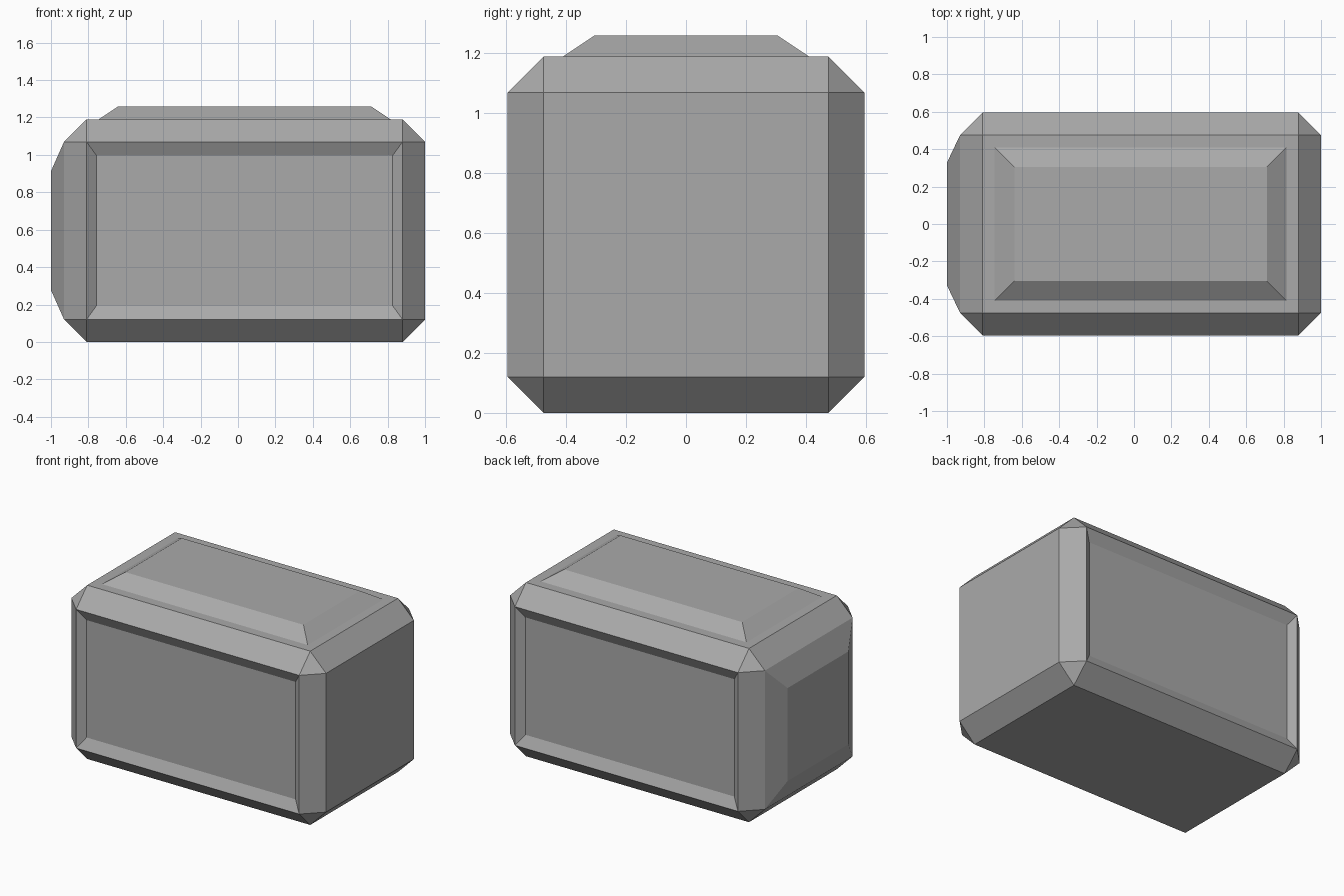
import bpy
import bmesh
from mathutils import Vector

cube = bpy.data.objects.get("Cube")
if cube:
    bpy.data.objects.remove(cube, do_unlink=True)

# Plain grey stone colour
grey = (0.4, 0.4, 0.4, 1.0)
stone = bpy.data.materials.new("stone_grey")
stone.use_nodes = True
stone.diffuse_color = grey
shader = stone.node_tree.nodes["Principled BSDF"]
shader.inputs["Base Color"].default_value = grey
shader.inputs["Roughness"].default_value = 0.9

CENTRE = Vector((0.035, 0, 0.595))
SIZE = Vector((1.93, 1.19, 1.19))
CHAMFER = 0.12

# Chamfered block
bm = bmesh.new()
bmesh.ops.create_cube(bm, size=1)
for v in bm.verts:
    v.co = Vector(a * b for a, b in zip(v.co, SIZE)) + CENTRE
bmesh.ops.bevel(bm, geom=bm.edges[:], offset=CHAMFER, segments=1,
                profile=0.5, affect='EDGES')
bm.normal_update()


def find_side(direction):
    """The outermost flat face towards a direction."""
    return max(bm.faces, key=lambda f: f.normal.dot(direction))


def panel(face, margins, depth):
    """Inset a face by a margin per axis and push it along its normal."""
    normal, middle = face.normal.copy(), face.calc_center_median()
    corners = [loop.vert.co.copy() for loop in face.loops]
    bmesh.ops.inset_individual(bm, faces=[face], thickness=0.01)
    for loop in face.loops:
        old = min(corners, key=lambda c: (c - loop.vert.co).length)
        new = old + normal * depth
        for axis, margin in enumerate(margins):
            if margin:
                new[axis] -= margin if old[axis] > middle[axis] else -margin
        loop.vert.co = new


front, back = find_side(Vector((0, -1, 0))), find_side(Vector((0, 1, 0)))
top, end = find_side(Vector((0, 0, 1))), find_side(Vector((-1, 0, 0)))

# Sunken panels on front and back
for face in (front, back):
    panel(face, (0.053, 0, 0.073), -0.037)

# Raised top panel inside a narrow flat rim
panel(top, (0.065, 0.065, 0), 0)
panel(top, (0.105, 0.105, 0), 0.07)

# Raised panel on one end
panel(end, (0, 0.147, 0.157), 0.07)

mesh = bpy.data.meshes.new("stone_block")
bmesh.ops.recalc_face_normals(bm, faces=bm.faces[:])
bm.to_mesh(mesh)
bm.free()
mesh.materials.append(stone)
block = bpy.data.objects.new("stone_block", mesh)
bpy.context.collection.objects.link(block)
